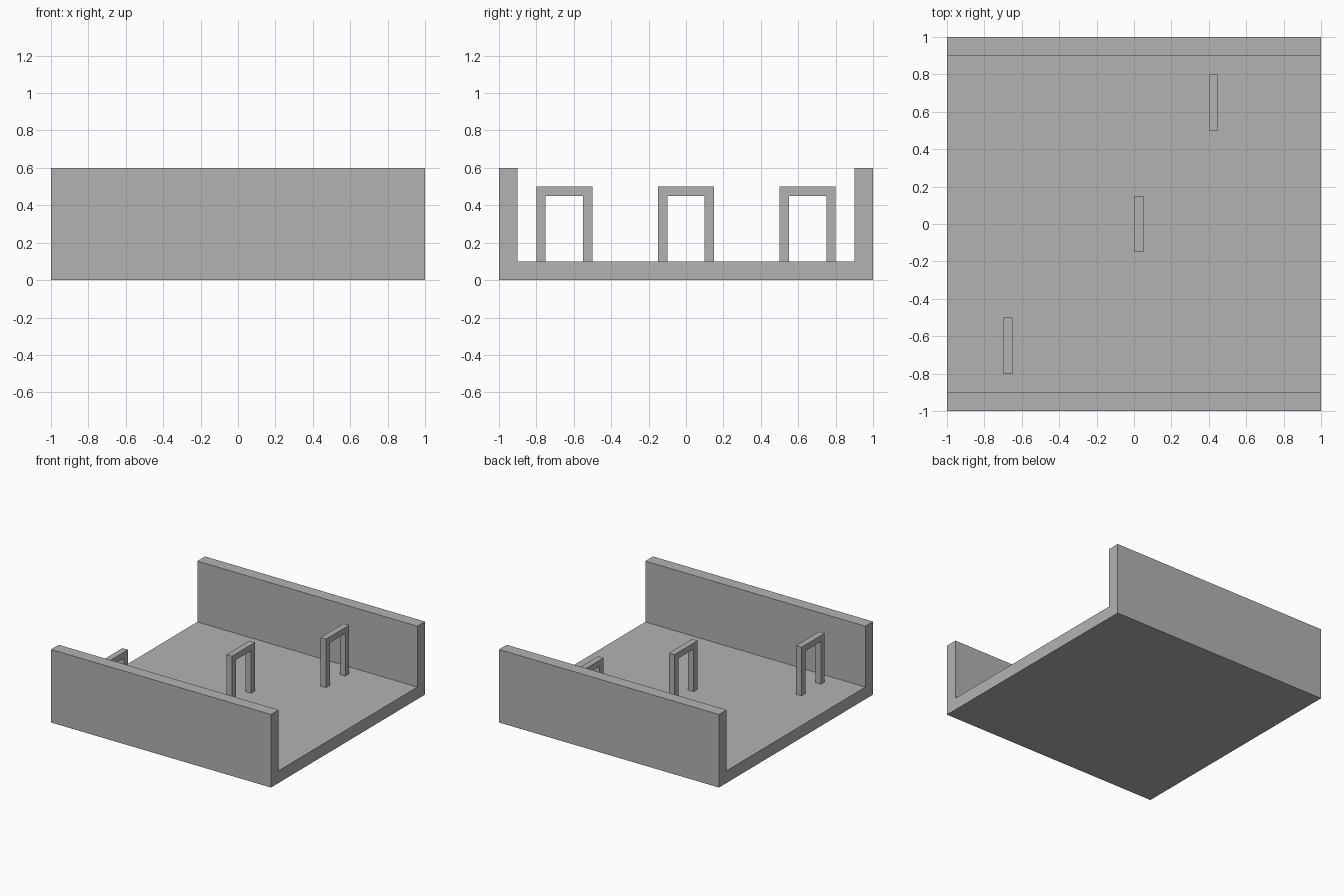
import bpy
import bmesh

cube = bpy.data.objects.get("Cube")
if cube:
    bpy.data.objects.remove(cube, do_unlink=True)

# Single grey material
grey = bpy.data.materials.new("plain grey")
grey.use_nodes = True
colour = (0.45, 0.45, 0.45, 1)
grey.diffuse_color = colour
grey.node_tree.nodes["Principled BSDF"].inputs["Base Color"].default_value = colour


def extrude_profile(name, profile, x0, x1):
    """Extrude a closed (y, z) outline along x."""
    bm = bmesh.new()
    face = bm.faces.new([bm.verts.new((x0, y, z)) for y, z in profile])
    result = bmesh.ops.extrude_face_region(bm, geom=[face])
    moved = [g for g in result["geom"] if isinstance(g, bmesh.types.BMVert)]
    bmesh.ops.translate(bm, vec=(x1 - x0, 0, 0), verts=moved)
    bmesh.ops.recalc_face_normals(bm, faces=bm.faces)
    mesh = bpy.data.meshes.new(name)
    bm.to_mesh(mesh)
    bm.free()
    mesh.materials.append(grey)
    obj = bpy.data.objects.new(name, mesh)
    bpy.context.collection.objects.link(obj)
    return obj


def mirrored(half, centre=0):
    """Complete a half outline by reflecting it about y = centre."""
    return [(centre + y, z) for y, z in half] + [(centre - y, z) for y, z in reversed(half)]


# Floor with a wall along the front and back
extrude_profile("floor_and_walls",
                mirrored([(0.9, 0.1), (0.9, 0.6), (1, 0.6), (1, 0)]), -1, 1)

# Three square arches standing on the floor
arch_half = [(0.1, 0.45), (0.1, 0.1), (0.15, 0.1), (0.15, 0.5)]
for name, x, y in (("front_arch", -0.7, -0.65),
                   ("middle_arch", 0, 0),
                   ("back_arch", 0.4, 0.65)):
    extrude_profile(name, mirrored(arch_half, y), x, x + 0.05)
